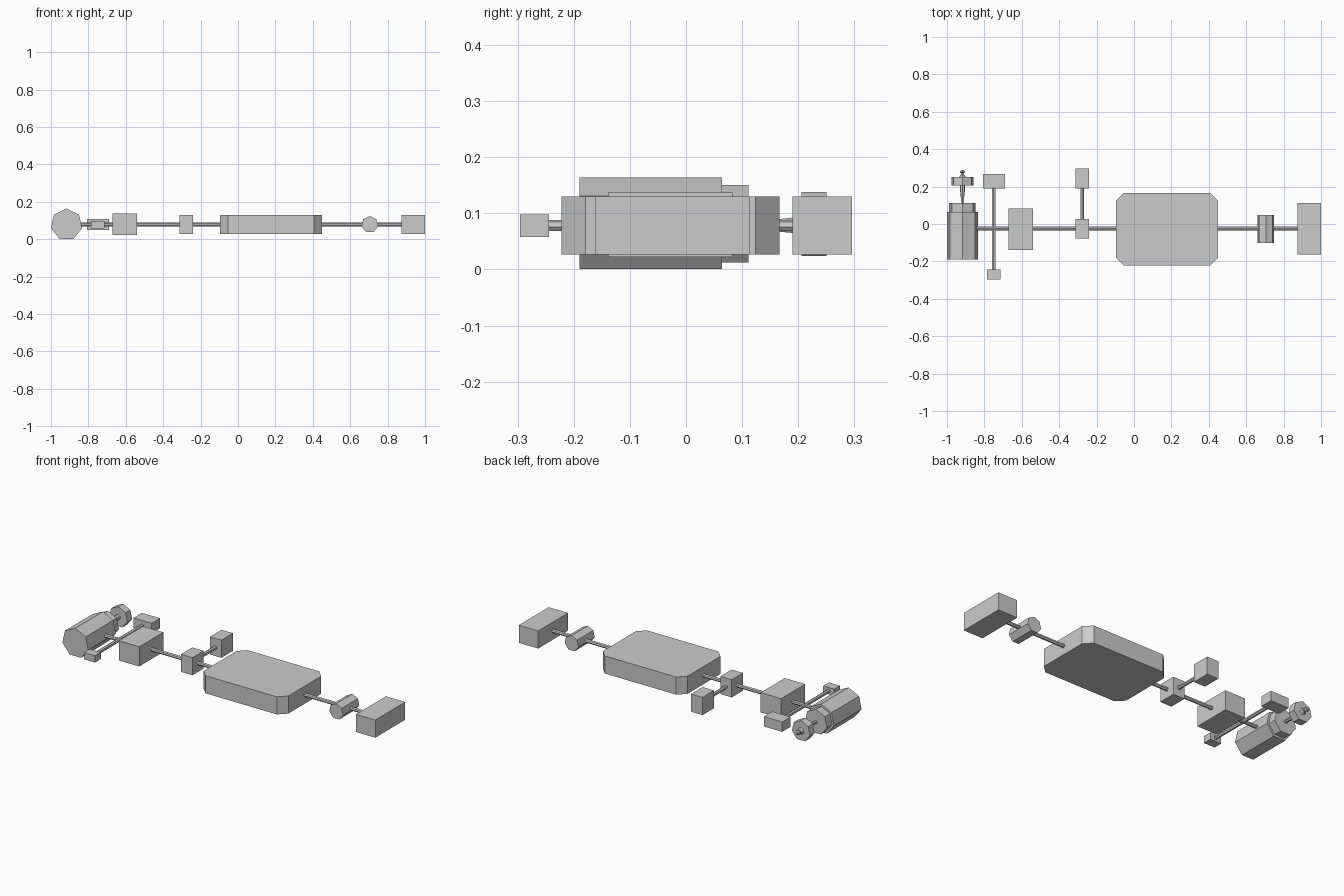
import bpy, bmesh, math

if "Cube" in bpy.data.objects:
    bpy.data.objects.remove(bpy.data.objects["Cube"])

Z = 0.078      # common axis height
AXIS_Y = -0.024


def add_mesh(name, bm):
    bmesh.ops.recalc_face_normals(bm, faces=bm.faces)
    mesh = bpy.data.meshes.new(name)
    bm.to_mesh(mesh)
    bm.free()
    obj = bpy.data.objects.new(name, mesh)
    bpy.context.collection.objects.link(obj)
    return obj


def box(name, x0, x1, y0, y1, z0, z1, chamfer=0):
    bm = bmesh.new()
    bmesh.ops.create_cube(bm, size=1)
    for v in bm.verts:
        v.co.x = x1 if v.co.x > 0 else x0
        v.co.y = y1 if v.co.y > 0 else y0
        v.co.z = z1 if v.co.z > 0 else z0
    if chamfer:
        upright = [e for e in bm.edges
                   if abs(e.verts[0].co.z - e.verts[1].co.z) > 0.01]
        bmesh.ops.bevel(bm, geom=upright, offset=chamfer, segments=1,
                        affect='EDGES')
    return add_mesh(name, bm)


def turned(name, place, profile, sides=7):
    """Capped turned solid; place(along, side, up) maps ring points to space."""
    bm = bmesh.new()
    rings = []
    for along, r in profile:
        ring = []
        for i in range(sides):
            a = math.pi / 2 + i * math.tau / sides
            ring.append(bm.verts.new(place(along, r * math.cos(a), r * math.sin(a))))
        rings.append(ring)
    for a, b in zip(rings, rings[1:]):
        for i in range(sides):
            j = (i + 1) % sides
            bm.faces.new((a[i], a[j], b[j], b[i]))
    bm.faces.new(rings[0])
    bm.faces.new(rings[-1])
    return add_mesh(name, bm)


def along_y(name, x, profile, sides=7):
    return turned(name, lambda t, s, u: (x + s, t, Z + u), profile, sides)


def along_x(name, y, profile, sides=7):
    return turned(name, lambda t, s, u: (t, y + s, Z + u), profile, sides)


# Rods joining everything
along_x("main_rod", AXIS_Y, [(-0.90, 0.0105), (0.90, 0.0105)])
along_y("left_cross_rod", -0.75, [(-0.26, 0.0105), (0.21, 0.0105)])
along_y("middle_cross_rod", -0.277, [(0.0, 0.0105), (0.21, 0.0105)])

# Large chamfered central body
box("central_body", -0.097, 0.45, -0.222, 0.167, 0.027, 0.13, 0.043)

# Rectangular blocks
box("right_end_block", 0.875, 1.0, -0.162, 0.113, 0.027, 0.13)
box("left_block", -0.672, -0.54, -0.139, 0.083, 0.022, 0.137)
box("middle_block", -0.314, -0.24, -0.077, 0.027, 0.027, 0.13)
box("middle_rear_block", -0.314, -0.24, 0.19, 0.296, 0.027, 0.13)
box("left_rear_block", -0.808, -0.69, 0.19, 0.267, 0.05, 0.108)
box("left_front_block", -0.786, -0.715, -0.296, -0.244, 0.058, 0.098)

# Small seven-sided drum on the right
along_y("right_drum", 0.705, [(-0.102, 0.0455), (0.048, 0.0455)])

# Stepped seven-sided drum on the left, with spindle and disc
along_y("left_drum", -0.917, [(-0.19, 0.0855), (0.064, 0.0855),
                              (0.064, 0.0727), (0.111, 0.0727)])
along_y("spindle", -0.917, [(0.10, 0.009), (0.14, 0.009), (0.196, 0.015),
                            (0.206, 0.015)])
along_y("spindle_disc", -0.917, [(0.206, 0.06), (0.25, 0.06)])
along_y("spindle_tip", -0.917, [(0.248, 0.022), (0.262, 0.009), (0.272, 0.009),
                                (0.277, 0.015), (0.288, 0.005)])
